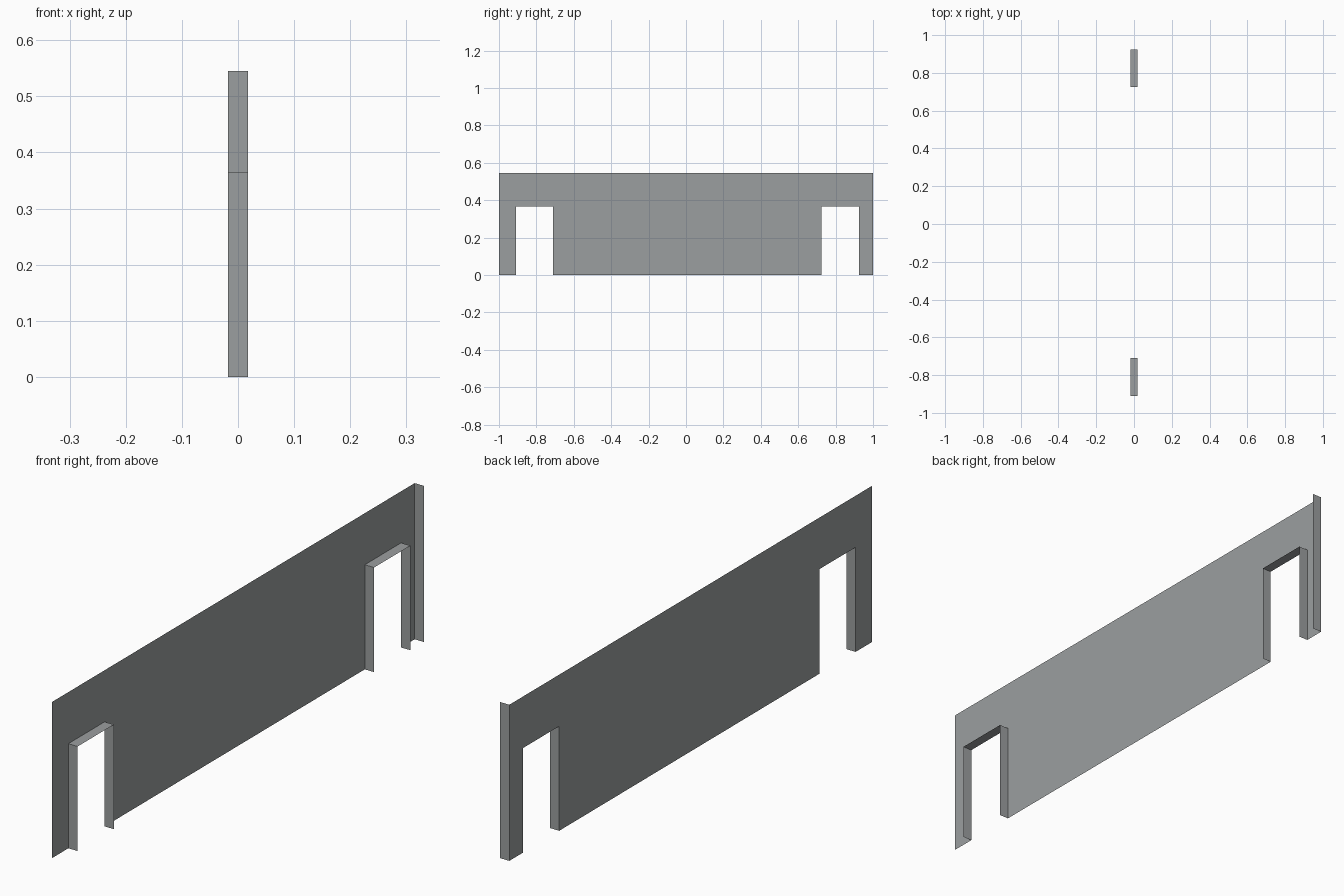
import bpy

if "Cube" in bpy.data.objects:
    bpy.data.objects.remove(bpy.data.objects["Cube"])

X0, X1 = -0.018, 0.018      # facing plane and back edge of the returns
TOP, DOOR = 0.545, 0.365    # wall height, opening height
OPENINGS = [("left", -0.91, -0.71), ("right", 0.725, 0.925)]

grey = bpy.data.materials.new("wall_grey")
grey.diffuse_color = (0.33, 0.345, 0.35, 1)
grey.use_nodes = True
grey.node_tree.nodes["Principled BSDF"].inputs["Base Color"].default_value = grey.diffuse_color


def sheet(name, verts, faces):
    mesh = bpy.data.meshes.new(name)
    mesh.from_pydata(verts, [], faces)
    mesh.materials.append(grey)
    mesh.update()
    obj = bpy.data.objects.new(name, mesh)
    bpy.context.collection.objects.link(obj)
    return obj


def fold(name, path):
    """Thin strip following a (y, z) path, running from X0 back to X1."""
    verts = [(x, y, z) for y, z in path for x in (X0, X1)]
    faces = [(2 * i, 2 * i + 1, 2 * i + 3, 2 * i + 2) for i in range(len(path) - 1)]
    return sheet(name, verts, faces)


# Wall facing: one flat sheet whose outline steps around both openings
outline = [(1, 0), (1, TOP), (-1, TOP), (-1, 0)]
for _, a, b in OPENINGS:
    outline += [(a, 0), (a, DOOR), (b, DOOR), (b, 0)]
sheet("wall_facing", [(X0, y, z) for y, z in reversed(outline)],
      [tuple(range(len(outline)))])

# Jambs and lintel lining each opening
for side, a, b in OPENINGS:
    fold(side + "_door_lining", [(a, 0), (a, DOOR), (b, DOOR), (b, 0)])

# Return at the back end only; the other end and the top are open
fold("end_return", [(1, TOP), (1, 0)])
